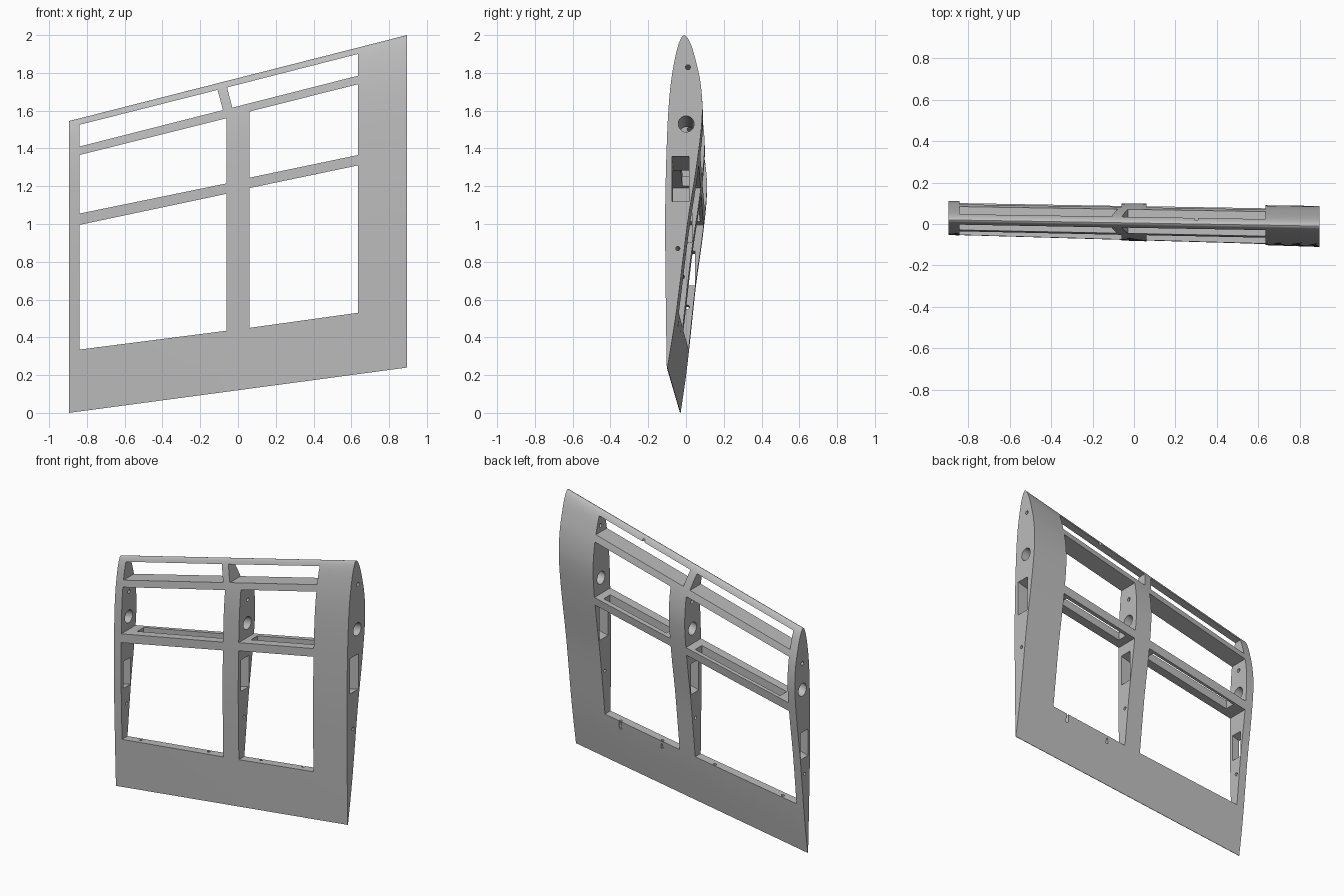
import bpy, bmesh, math
from mathutils import Vector

if "Cube" in bpy.data.objects:
    bpy.data.objects.remove(bpy.data.objects["Cube"])

HALF = 0.895  # half span

gray = bpy.data.materials.new("plain gray")
gray.use_nodes = True
gray.diffuse_color = (0.5, 0.5, 0.5, 1)
gray.node_tree.nodes["Principled BSDF"].inputs["Base Color"].default_value = (0.5, 0.5, 0.5, 1)


def loft(name, rings):
    """Closed solid skinned through rings with equal point counts."""
    bm = bmesh.new()
    loops = [[bm.verts.new(p) for p in ring] for ring in rings]
    n = len(loops[0])
    for a, b in zip(loops, loops[1:]):
        for i in range(n):
            bm.faces.new((a[i], a[(i + 1) % n], b[(i + 1) % n], b[i]))
    bm.faces.new(loops[0])
    bm.faces.new(loops[-1])
    bmesh.ops.recalc_face_normals(bm, faces=bm.faces)
    mesh = bpy.data.meshes.new(name)
    bm.to_mesh(mesh)
    bm.free()
    mesh.materials.append(gray)
    obj = bpy.data.objects.new(name, mesh)
    bpy.context.collection.objects.link(obj)
    return obj


def rod(start, end, radius):
    """Round cutter between two points."""
    start, end = Vector(start), Vector(end)
    turn = (end - start).to_track_quat('Z', 'Y')
    ring = [turn @ Vector((math.cos(a), math.sin(a), 0)) * radius
            for a in (math.tau * i / 20 for i in range(20))]
    return loft("cutter", [[p + v for v in ring] for p in (start, end)])


def window(corners):
    """Cutter through the whole thickness from an x, z outline."""
    return loft("cutter", [[(x, y, z) for x, z in corners] for y in (-0.3, 0.3)])


def smooth_path(pts, steps=4):
    """Rounded path through the points."""
    pts = [Vector(p) for p in pts]
    out = []
    for i in range(len(pts) - 1):
        a, b = pts[max(i - 1, 0)], pts[i]
        c, d = pts[i + 1], pts[min(i + 2, len(pts) - 1)]
        for k in range(steps):
            t = k / steps
            out.append(b + 0.5 * t * ((c - a) + t * ((2 * a - 5 * b + 4 * c - d)
                       + t * (3 * (b - c) + d - a))))
    return out + [pts[-1]]


# Section: chord fraction from the trailing edge, front and back offsets
section = [(0.165, -0.012, 0.019), (0.43, -0.028, 0.039), (0.6, -0.034, 0.057),
           (0.75, -0.036, 0.067), (0.85, -0.033, 0.058), (0.93, -0.024, 0.037),
           (0.98, -0.013, 0.018)]
outline = smooth_path([(0, -0.001)] + [(t, f) for t, f, b in section] + [(1, 0)]
                      + [(t, b) for t, f, b in reversed(section)] + [(0, 0.001)])


def section_ring(s):
    """Section at span fraction s, tapered and twisted."""
    low = Vector((-0.03, 0)).lerp(Vector((-0.10, 0.24)), s)
    top = Vector((0.02, 1.545)).lerp(Vector((-0.01, 2.0)), s)
    chord = top.y - low.y
    return [(HALF * (2 * s - 1), low.x + (top.x - low.x) * t + off * chord, low.y + chord * t)
            for t, off in outline]


wing = loft("wing_panel", [section_ring(i / 10) for i in range(11)])

# Openings between the ribs and spars
cutters = [window(c) for c in (
    [(-0.84, 1.41), (-0.08, 1.603), (-0.108, 1.71), (-0.84, 1.525)],
    [(-0.03, 1.616), (0.635, 1.785), (0.635, 1.90), (-0.058, 1.723)],
    [(-0.84, 1.055), (-0.06, 1.215), (-0.06, 1.56), (-0.84, 1.365)],
    [(0.06, 1.245), (0.635, 1.365), (0.635, 1.74), (0.06, 1.595)],
    [(-0.84, 0.335), (-0.06, 0.435), (-0.06, 1.16), (-0.84, 0.995)],
    [(0.06, 0.45), (0.635, 0.53), (0.635, 1.31), (0.06, 1.19)])]

# Long slots in the middle spar
for x0, x1 in ((-0.76, -0.11), (0.11, 0.59)):
    rings = []
    for x in (x0, x1):
        y, z = 0.02 - 0.025 * x, 1.19 + 0.21 * x
        rings.append([(x, y + dy, z + dz) for dy, dz in
                      ((-0.035, -0.1), (0.035, -0.1), (0.035, 0.1), (-0.035, 0.1))])
    cutters.append(loft("cutter", rings))

# Rectangular passage through the ribs
cutters.append(loft("cutter", [
    [(x, y, z) for y, z in ((y0, z0), (y1, z0), (y1, z1), (y0, z1))]
    for x, y0, y1, z0, z1 in ((-0.9, -0.03, 0.05, 0.66, 0.84),
                              (0.9, -0.075, 0.015, 1.12, 1.36))]))

# Tube passage and lower alignment holes
cutters.append(rod((-0.95, 0.03, 1.118), (0.95, 0, 1.542), 0.042))
cutters.append(rod((-0.95, 0.01, 0.54), (0.95, -0.045, 0.88), 0.011))

# Upper alignment holes, one per rib
for x0, x1, y, z in ((-0.95, -0.8, 0.03, 1.31), (-0.1, 0.1, 0.02, 1.5), (0.6, 0.95, 0.01, 1.83)):
    cutters.append(rod((x0, y, z), (x1, y, z), 0.013))

# Small holes in the window sills, the nose and the rear skin
for x in (-0.72, -0.2, 0.2, 0.52):
    z, y = 0.44 + 0.132 * x, -0.03 - 0.025 * x
    cutters.append(rod((x, y, z - 0.05), (x, y, z + 0.06), 0.01))
cutters.append(rod((0.3, 0.025, 1.8), (0.3, 0.025, 1.95), 0.009))
for x in (-0.7, -0.17, 0.24, 0.55):
    z, y = 0.32 + 0.13 * x, -0.02 - 0.035 * x
    cutters.append(rod((x, y, z), (x, y + 0.1, z), 0.008))

bpy.context.view_layer.objects.active = wing
for cutter in cutters:
    cutter.hide_render = True
    mod = wing.modifiers.new("opening", 'BOOLEAN')
    mod.operation = 'DIFFERENCE'
    mod.solver = 'EXACT'
    mod.object = cutter
    bpy.ops.object.modifier_apply(modifier=mod.name)
    bpy.data.objects.remove(cutter)

bpy.ops.object.select_all(action='DESELECT')
wing.select_set(True)
bpy.ops.object.shade_smooth_by_angle(angle=math.radians(35))
